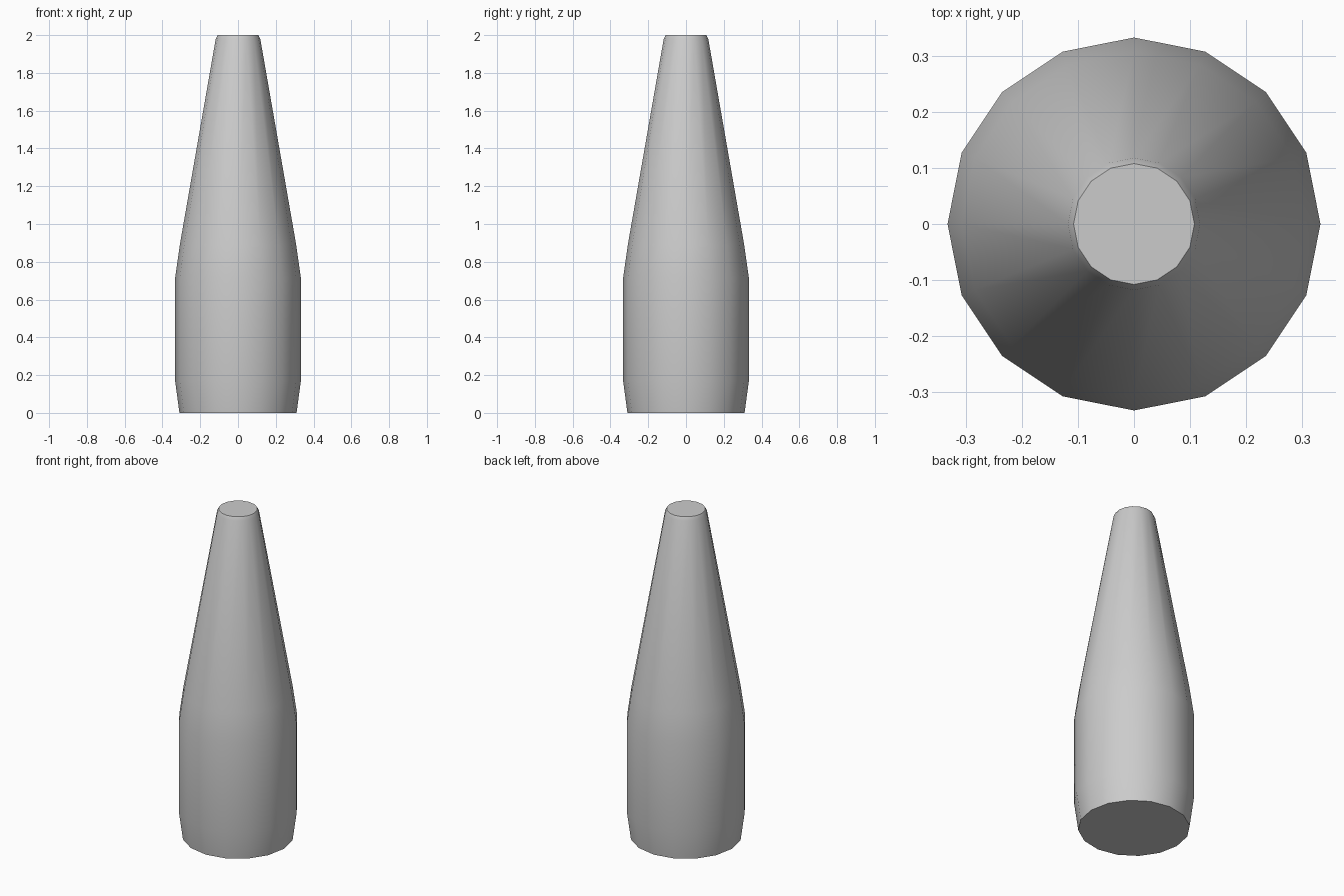
import bpy
import bmesh
from math import cos, sin, radians, tau

cube = bpy.data.objects.get("Cube")
if cube:
    bpy.data.objects.remove(cube, do_unlink=True)

SIDES = 16

# Single grey material
grey = bpy.data.materials.new("light_grey")
colour = (0.6, 0.6, 0.6, 1)
grey.diffuse_color = colour
grey.use_nodes = True
grey.node_tree.nodes["Principled BSDF"].inputs["Base Color"].default_value = colour

# Radius and height of each ring, from the base to the tip
profile = [
    (0.31, 0),
    (0.333, 0.17),
    (0.333, 0.715),
    (0.308, 0.89),
    (0.118, 1.98),
    (0.108, 2),
]


def turned_body(name, profile, material):
    bm = bmesh.new()
    rings = [
        [bm.verts.new((r * cos(tau * i / SIDES), r * sin(tau * i / SIDES), z))
         for i in range(SIDES)]
        for r, z in profile
    ]
    # Side walls
    for low, high in zip(rings, rings[1:]):
        for i in range(SIDES):
            j = (i + 1) % SIDES
            bm.faces.new((low[i], low[j], high[j], high[i]))
    # Flat end caps
    bm.faces.new(rings[0][::-1])
    bm.faces.new(rings[-1])
    mesh = bpy.data.meshes.new(name)
    bm.to_mesh(mesh)
    bm.free()
    mesh.materials.append(material)
    obj = bpy.data.objects.new(name, mesh)
    bpy.context.collection.objects.link(obj)
    return obj


body = turned_body("tapered_body", profile, grey)

# Smooth walls with crisp cap edges
bpy.ops.object.select_all(action="DESELECT")
body.select_set(True)
bpy.context.view_layer.objects.active = body
bpy.ops.object.shade_smooth_by_angle(angle=radians(30))
